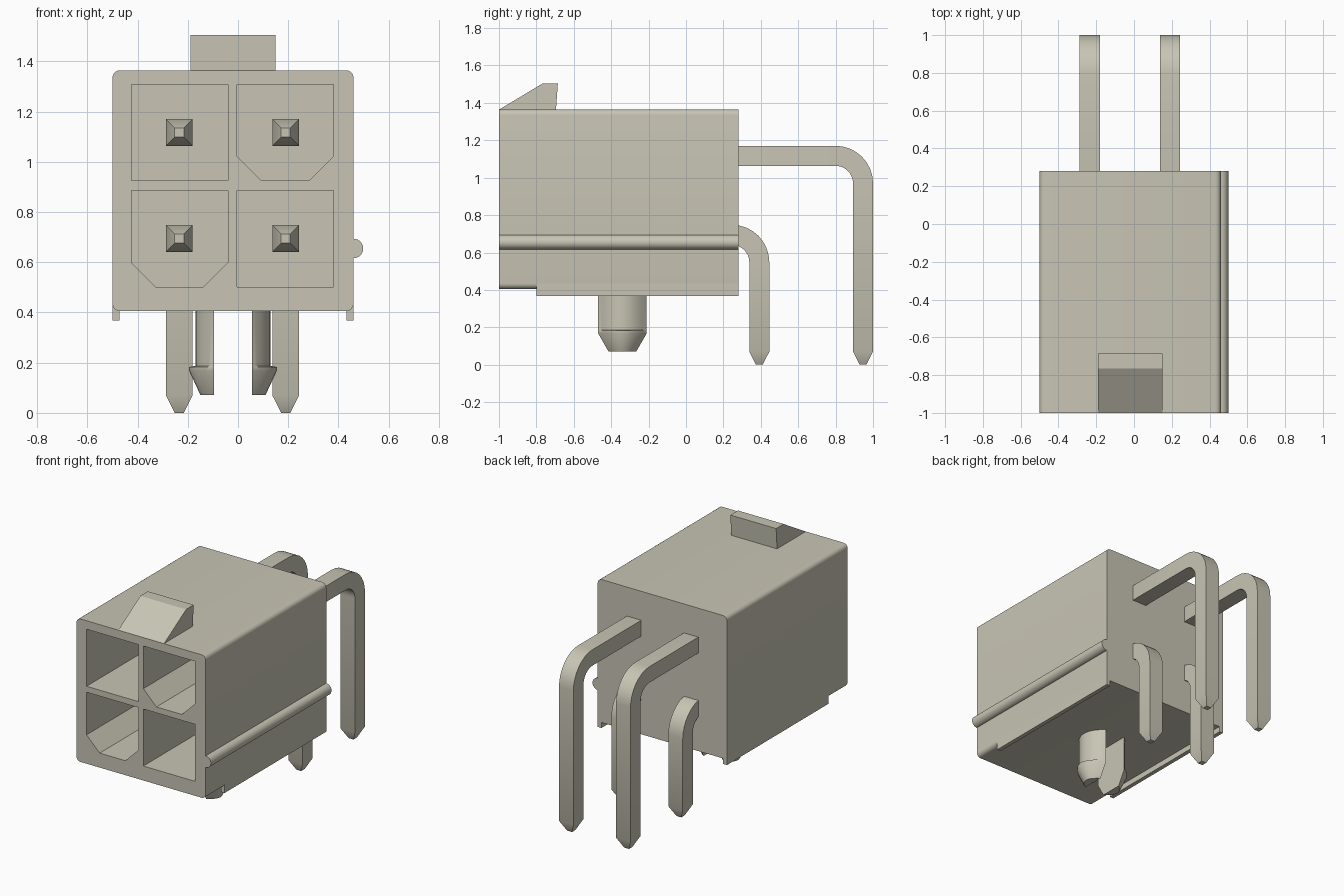
import bpy, bmesh, math

cube = bpy.data.objects.get("Cube")
if cube:
    bpy.data.objects.remove(cube, do_unlink=True)

# Single warm grey plastic colour
COLOUR = (0.58, 0.56, 0.46, 1)
mat = bpy.data.materials.new("warm_grey")
mat.use_nodes = True
mat.diffuse_color = COLOUR
mat.node_tree.nodes["Principled BSDF"].inputs["Base Color"].default_value = COLOUR


def finish(name, bm, smooth=True):
    bmesh.ops.recalc_face_normals(bm, faces=bm.faces)
    mesh = bpy.data.meshes.new(name)
    bm.to_mesh(mesh)
    bm.free()
    mesh.materials.append(mat)
    ob = bpy.data.objects.new(name, mesh)
    bpy.context.collection.objects.link(ob)
    if smooth:
        shade(ob)
    return ob


def activate(ob):
    bpy.ops.object.select_all(action='DESELECT')
    ob.select_set(True)
    bpy.context.view_layer.objects.active = ob


def shade(ob):
    activate(ob)
    bpy.ops.object.shade_smooth_by_angle(angle=math.radians(30))


def loft(bm, rings):
    """Skin a list of equal-length point rings and cap both ends."""
    rows = [[bm.verts.new(p) for p in ring] for ring in rings]
    n = len(rows[0])
    for a, b in zip(rows, rows[1:]):
        for i in range(n):
            j = (i + 1) % n
            bm.faces.new((a[i], a[j], b[j], b[i]))
    bm.faces.new(rows[0])
    bm.faces.new(rows[-1])


def prism(bm, pts, lo, hi, axis='y'):
    """Extrude an outline along y (points are x,z) or x (points are y,z)."""
    loft(bm, [[(a, t, b) if axis == 'y' else (t, a, b) for a, b in pts]
              for t in (lo, hi)])


def arc(cx, cz, r, start, end, steps):
    return [(cx + r * math.cos(math.radians(start + (end - start) * i / steps)),
             cz + r * math.sin(math.radians(start + (end - start) * i / steps)))
            for i in range(steps + 1)]


X0, X1, Z0, Z1 = -0.50, 0.46, 0.405, 1.365
FRONT, BACK = -1.0, 0.28
CX = (X0 + X1) / 2

# Housing with rounded long edges
R = 0.03
outline = (arc(X1 - R, Z1 - R, R, 0, 90, 6) + arc(X0 + R, Z1 - R, R, 90, 180, 6)
           + arc(X0 + R, Z0 + R, R, 180, 270, 6) + arc(X1 - R, Z0 + R, R, 270, 360, 6))
bm = bmesh.new()
prism(bm, outline, FRONT, BACK)
housing = finish("housing", bm, False)


# Four contact cavities, two of them keyed with chamfered lower corners
def cavity(x0, x1, z0, z1, keyed):
    c = 0.097
    low = ([(x0, z0 + c), (x0 + c, z0), (x1 - c, z0), (x1, z0 + c)] if keyed
           else [(x0, z0), (x1, z0)])
    return low + [(x1, z1), (x0, z1)]


bm = bmesh.new()
for x0, x1, left in ((-0.425, -0.04, True), (-0.003, 0.38, False)):
    for z0, z1, upper in ((0.502, 0.885, False), (0.925, 1.308, True)):
        prism(bm, cavity(x0, x1, z0, z1, left != upper), FRONT - 0.1, 0.10)
cutter = finish("cavity_cutter", bm, False)
cutter.hide_render = True
mod = housing.modifiers.new("cavities", 'BOOLEAN')
mod.operation = 'DIFFERENCE'
mod.solver = 'EXACT'
mod.object = cutter
activate(housing)
bpy.ops.object.modifier_apply(modifier=mod.name)
bpy.data.objects.remove(cutter, do_unlink=True)
shade(housing)

# Latch ramp on the top
bm = bmesh.new()
prism(bm, [(-1.0, 1.364), (-0.765, 1.505), (-0.685, 1.505), (-0.695, 1.364)],
      -0.19, 0.15, 'x')
finish("latch_ramp", bm, False)

# Half-round rib along the left side
bm = bmesh.new()
prism(bm, [(0.45, 0.616)] + arc(X1, 0.655, 0.039, -90, 90, 12) + [(0.45, 0.694)],
      FRONT, BACK)
finish("side_rib", bm)

# Standoff rails under both lower edges
for name, x0, x1 in (("right_rail", X0, X0 + 0.028), ("left_rail", X1 - 0.028, X1)):
    bm = bmesh.new()
    prism(bm, [(x0, 0.368), (x1, 0.368), (x1, 0.44), (x0, 0.44)], -0.8, BACK)
    finish(name, bm, False)


# Square contact pins: tapered tip, right-angle bend, tapered solder tail
def pin(name, x, z, y_tail):
    H, TIP, BEND = 0.0535, 0.018, 0.147
    stations = [(-0.5, z, 0, TIP), (-0.43, z, 0, H)]
    for i in range(9):
        a = math.pi / 2 * i / 8
        stations.append((y_tail - BEND + BEND * math.sin(a),
                         z - BEND + BEND * math.cos(a), a, H))
    stations += [(y_tail, 0.07, math.pi / 2, H), (y_tail, 0, math.pi / 2, TIP)]
    rings = []
    for y, zc, a, h in stations:
        ny, nz = math.sin(a) * h, math.cos(a) * h
        rings.append([(x - h, y - ny, zc - nz), (x + h, y - ny, zc - nz),
                      (x + h, y + ny, zc + nz), (x - h, y + ny, zc + nz)])
    bm = bmesh.new()
    loft(bm, rings)
    finish(name, bm)


for side, x in (("right", -0.234), ("left", 0.19)):
    pin("upper_pin_" + side, x, 1.117, 0.9465)
    pin("lower_pin_" + side, x, 0.695, 0.392)

# Split board peg with barbed tapering ends; (height, outer x, half width)
LEVELS = [(0.42, 0.15, 0.13), (0.187, 0.15, 0.13), (0.183, 0.175, 0.13),
          (0.168, 0.175, 0.13), (0.072, 0.13, 0.075)]
for name, s in (("right_peg", -1), ("left_peg", 1)):
    rings = []
    for z, out, w in LEVELS:
        ring = []
        for i in range(17):
            u = math.sin(math.pi / 2 * (i / 8 - 1))
            ring.append((CX + s * (0.075 + (out - 0.075) * (1 - u * u)),
                         -0.34 + w * u, z))
        rings.append(ring)
    bm = bmesh.new()
    loft(bm, rings)
    finish(name, bm)
